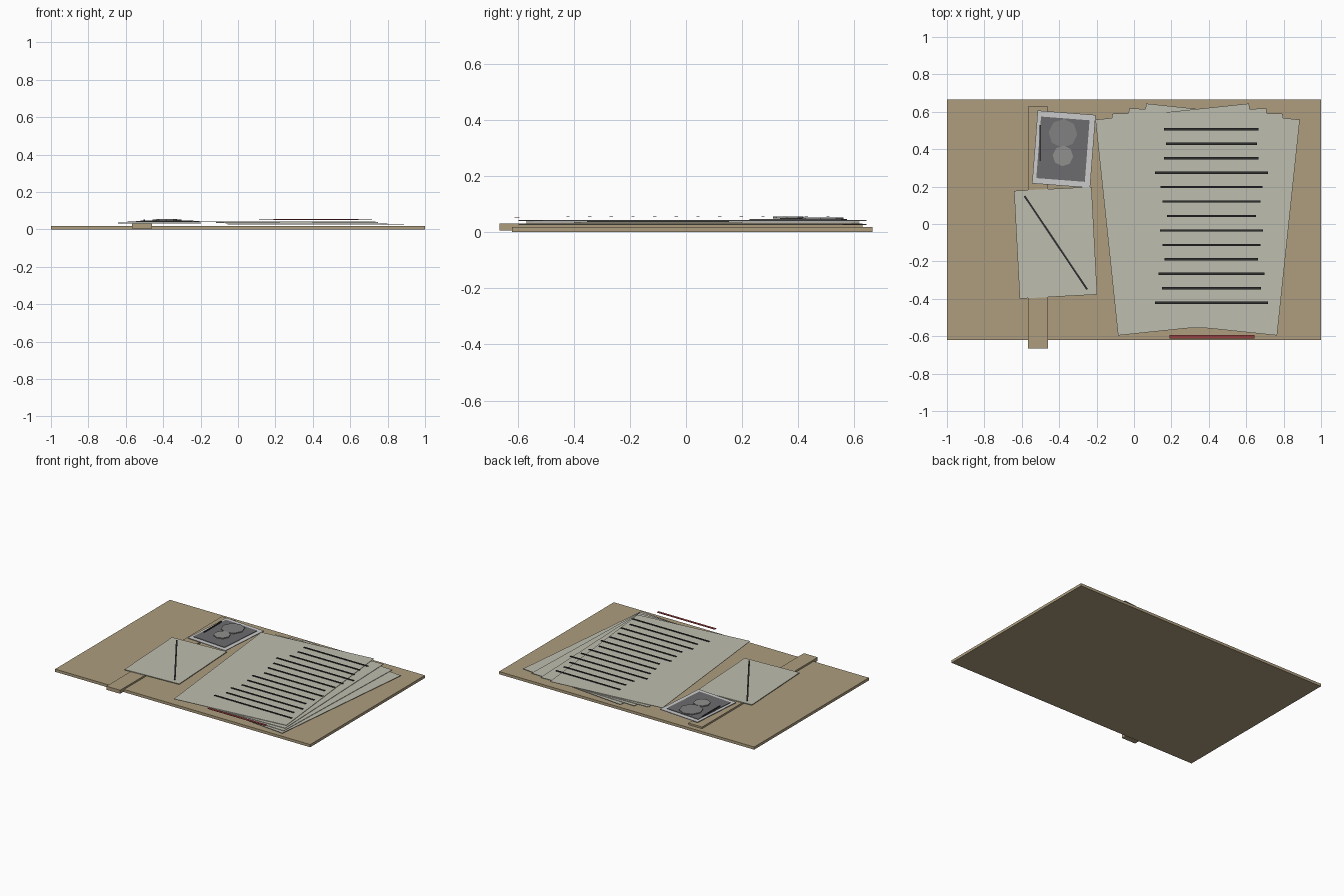
import bpy
from math import radians, atan2, hypot

def mat(name, c):
    m = bpy.data.materials.new(name)
    m.diffuse_color = (*c, 1)
    return m

CARD = mat("card", (0.42, 0.34, 0.21))
PAPER = mat("paper", (0.52, 0.51, 0.43))
INK = mat("ink", (0.03, 0.03, 0.03))
RED = mat("red", (0.32, 0.05, 0.05))
BORDER = mat("border", (0.55, 0.55, 0.55))
DARK = mat("dark_grey", (0.15, 0.15, 0.16))
MID = mat("mid_grey", (0.22, 0.22, 0.22))
LIGHT = mat("light_grey", (0.28, 0.28, 0.27))

def box(name, x, y, z, w, d, h, m, deg=0):
    bpy.ops.mesh.primitive_cube_add(size=1, location=(x, y, z), rotation=(0, 0, radians(deg)))
    o = bpy.context.object
    o.name = name
    o.scale = (w, d, h)
    bpy.ops.object.transform_apply(location=False, rotation=False, scale=True)
    o.data.materials.append(m)
    return o

def disc(name, x, y, z, r, h, m):
    bpy.ops.mesh.primitive_cylinder_add(vertices=8, radius=r, depth=h, location=(x, y, z),
                                        rotation=(0, 0, radians(-4.4)))
    o = bpy.context.object
    o.name = name
    o.data.materials.append(m)

# folder and its binding strip
box("folder", 0, 0.0225, 0.0095, 2, 1.285, 0.019, CARD)
box("binding_strip", -0.513, -0.018, 0.0185, 0.108, 1.294, 0.025, CARD)

# fanned sheets, bottom to top
for i in range(4):
    box(f"sheet_{i + 1}", 0.415 - 0.05 * i, 0.024, 0.027 + 0.005 * i,
        0.826, 1.16, 0.003, PAPER, -6 + 4 * i)

# ruled lines and red mark
widths = [0.505, 0.485, 0.505, 0.605, 0.545, 0.525, 0.475, 0.55, 0.525, 0.50, 0.565, 0.53, 0.605]
for i, w in enumerate(widths):
    box(f"ruled_line_{i + 1}", 0.414, 0.506 - 0.0772 * i, 0.055, w, 0.012, 0.003, INK)
box("red_mark", 0.417, -0.602, 0.053, 0.455, 0.018, 0.003, RED)

# loose note with a diagonal stroke
box("note", -0.419, -0.1, 0.034, 0.415, 0.577, 0.005, PAPER, 3)
dx, dy = 0.335, -0.50
box("note_stroke", -0.418, -0.1, 0.0405, hypot(dx, dy), 0.01, 0.004, INK,
    atan2(dy, dx) * 57.29578)

# photograph with figure and clip
box("photo_border", -0.375, 0.40, 0.0415, 0.311, 0.391, 0.005, BORDER, -4.4)
box("photo_image", -0.38, 0.40, 0.0455, 0.26, 0.33, 0.004, DARK, -4.4)
disc("figure_large", -0.38, 0.485, 0.050, 0.077, 0.006, MID)
disc("figure_small", -0.38, 0.364, 0.0515, 0.055, 0.007, LIGHT)
box("photo_clip", -0.501, 0.433, 0.050, 0.009, 0.195, 0.006, INK)
